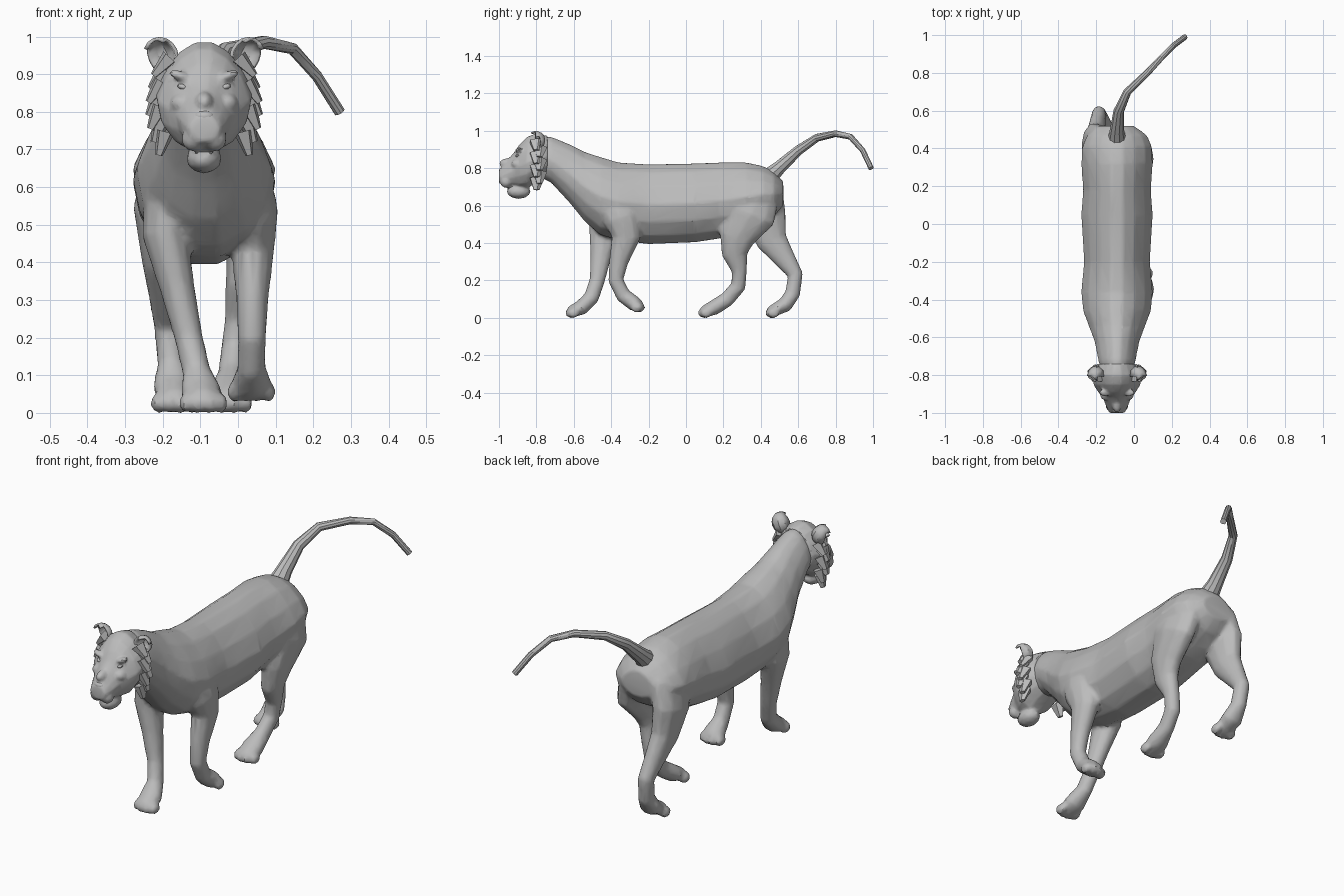
import bpy, bmesh, math
from mathutils import Vector, Matrix

default_cube = bpy.data.objects.get("Cube")
if default_cube:
    bpy.data.objects.remove(default_cube)

grey = bpy.data.materials.new("fur_grey")
grey.use_nodes = True
tone = (0.5, 0.5, 0.5, 1)
grey.diffuse_color = tone
grey.node_tree.nodes["Principled BSDF"].inputs["Base Color"].default_value = tone

MIDLINE = -.09


def select(objects):
    bpy.ops.object.select_all(action='DESELECT')
    for ob in objects:
        ob.select_set(True)
    bpy.context.view_layer.objects.active = objects[0]


def finish(name, bm):
    """Turn a bmesh into a grey object with soft shading and kept creases."""
    bmesh.ops.recalc_face_normals(bm, faces=bm.faces)
    mesh = bpy.data.meshes.new(name)
    bm.to_mesh(mesh)
    bm.free()
    ob = bpy.data.objects.new(name, mesh)
    bpy.context.collection.objects.link(ob)
    mesh.materials.append(grey)
    select([ob])
    bpy.ops.object.shade_smooth_by_angle(angle=math.radians(32))
    return ob


def fuse(name, parts, voxel, ratio):
    """Merge overlapping parts into one faceted skin."""
    select(parts)
    bpy.ops.object.join()
    ob = bpy.context.object
    ob.name = name
    ob.modifiers.new("merge", 'REMESH').voxel_size = voxel
    ob.modifiers.new("relax", 'SMOOTH').iterations = 3
    ob.modifiers.new("facets", 'DECIMATE').ratio = ratio
    bpy.ops.object.convert(target='MESH')
    ob.data.materials.clear()
    ob.data.materials.append(grey)
    bpy.ops.object.shade_smooth_by_angle(angle=math.radians(32))


def circle(sides):
    """Cosine and sine pairs around a unit circle."""
    angles = [math.tau * i / sides for i in range(sides)]
    return [(math.cos(t), math.sin(t)) for t in angles]


def skin(name, rings):
    """Bridge a list of point rings into a closed skin."""
    bm = bmesh.new()
    loops = [[bm.verts.new(point) for point in ring] for ring in rings]
    for a, b in zip(loops, loops[1:]):
        for i in range(len(a)):
            bm.faces.new((a[i - 1], a[i], b[i], b[i - 1]))
    bm.faces.new(loops[0])
    bm.faces.new(loops[-1])
    return finish(name, bm)


def trunk(name, sections, taper):
    """Upright egg-shaped sections along y: (y, top, bottom, half width)."""
    rings = []
    for y, top, bottom, width in sections:
        middle, half = (top + bottom) / 2, (top - bottom) / 2
        rings.append([(MIDLINE + width * c * (1 - taper * max(0, s)), y, middle + half * s)
                      for c, s in circle(14)])
    return skin(name, rings)


def tube(name, points, sizes):
    """Tube along a path, with a half width and half depth for each point."""
    rings = []
    for k, (point, (width, depth)) in enumerate(zip(points, sizes)):
        ahead = points[min(k + 1, len(points) - 1)]
        along = (ahead - points[max(k - 1, 0)]).normalized()
        across = Vector((1, 0, 0))
        across = (across - along * across.dot(along)).normalized()
        up = along.cross(across)
        rings.append([point + across * width * c + up * depth * s for c, s in circle(10)])
    return skin(name, rings)


def blob(name, location, size, tilt=0):
    """Ellipsoid, tilted sideways."""
    bm = bmesh.new()
    bmesh.ops.create_icosphere(bm, subdivisions=2, radius=1)
    bm.transform(Matrix.Translation(location) @ Matrix.Rotation(tilt, 4, 'Y')
                 @ Matrix.Diagonal((*size, 1)))
    return finish(name, bm)


def leg(name, hip_x, paw_x, muscle, profile):
    """Leg along a (y, z) profile, thicker towards the top, with four toes."""
    points, sizes = [], []
    for y, z in profile:
        x = paw_x + (hip_x - paw_x) * min(1, 2 * z)
        x += (MIDLINE - x) * max(0, z - .58) * 3
        points.append(Vector((x, y, z)))
        swell = min(1, max(0, (z - .25) / .3))
        paw_spread = .018 if z < .08 else 0
        sizes.append((.038 + .032 * swell + paw_spread, .042 + muscle * swell))
    # Rounded top inside the body and flattened paw tip
    sizes[0] = tuple(s / 2 for s in sizes[0])
    sizes[-1] = tuple(s * .75 for s in sizes[-1])
    parts = [tube(name, points, sizes)]
    heading = math.copysign(1, points[-1].y - points[-2].y)
    for k in range(4):
        off = k - 1.5
        fan = Vector((off * .03, -heading * abs(off) * .012, -.004))
        parts.append(blob(f"{name}_toe", points[-1] + fan, (.02, .034, .028)))
    return parts


# Torso and neck
body = [trunk("torso", [
    (-.8, .97, .76, .08), (-.72, .97, .72, .1), (-.62, .93, .61, .12),
    (-.54, .89, .51, .15), (-.46, .865, .44, .18), (-.36, .835, .41, .19),
    (-.2, .825, .39, .175), (.05, .83, .4, .19), (.18, .835, .42, .18),
    (.32, .835, .46, .19), (.41, .815, .51, .185), (.47, .785, .54, .16),
    (.52, .73, .6, .09)], .25)]

# Front legs: one lifted and folded back, one reaching forward
body += leg("front_left_leg", .04, .035, .062, [
    (-.42, .74), (-.4, .66), (-.345, .53), (-.32, .43), (-.36, .3),
    (-.375, .2), (-.335, .12), (-.275, .075), (-.245, .06)])
body += leg("front_right_leg", -.2, -.085, .06, [
    (-.4, .74), (-.42, .64), (-.435, .47), (-.455, .33), (-.475, .2),
    (-.505, .11), (-.56, .055), (-.62, .03)])

# Hind legs: one stepping forward, one pushing back
body += leg("hind_left_leg", .035, -.03, .096, [
    (.38, .77), (.37, .67), (.345, .55), (.27, .43), (.26, .34),
    (.285, .25), (.28, .17), (.22, .1), (.15, .055), (.09, .03)])
body += leg("hind_right_leg", -.21, -.165, .08, [
    (.4, .77), (.4, .67), (.42, .54), (.46, .41), (.525, .32),
    (.585, .23), (.57, .13), (.53, .07), (.45, .03)])
fuse("body_and_legs", body, .011, .2)

# Head with a wedge muzzle, jaw and nose
head = [trunk("skull", [
    (-.74, .975, .75, .1), (-.8, .99, .72, .13), (-.85, .97, .69, .125),
    (-.89, .93, .69, .1), (-.92, .885, .7, .075), (-.96, .84, .7, .06),
    (-1, .79, .72, .042)], .25)]
head.append(blob("lower_jaw", (MIDLINE, -.895, .676), (.048, .065, .04)))
head.append(blob("nose_bridge", (MIDLINE, -.95, .825), (.026, .05, .03)))

for tag, side in (("left", 1), ("right", -1)):
    eye_x = MIDLINE + side * .062
    head.append(blob("brow", (eye_x, -.893, .895), (.034, .02, .013), side * -.35))
    head.append(blob("cheekbone", (eye_x, -.9, .825), (.03, .035, .025), side * .5))
    head.append(blob("muzzle_pad", (MIDLINE + side * .028, -.962, .728), (.033, .032, .034)))
    blob(tag + "_eye", (eye_x - side * .006, -.899, .866), (.016, .013, .008), side * -.3)

    # Ear cup, open towards the front
    bm = bmesh.new()
    bmesh.ops.create_uvsphere(bm, u_segments=10, v_segments=8, radius=1)
    front = [v for v in bm.verts if v.co.y < -.25]
    bmesh.ops.delete(bm, geom=front, context='VERTS')
    bm.transform(Matrix.Translation((MIDLINE + side * .115, -.805, .948))
                 @ Matrix.Rotation(side * .4, 4, 'Y')
                 @ Matrix.Rotation(side * .4, 4, 'Z')
                 @ Matrix.Diagonal((.046, .055, .052, 1)))
    shell = finish(tag + "_ear", bm).modifiers.new("thickness", 'SOLIDIFY')
    shell.thickness = .009

    # Overlapping tufts that lie along the cheek and point down
    bm = bmesh.new()
    for k in range(7):
        reach = .112 + .02 * math.sin(math.pi * k / 6)
        place = Matrix.Translation((MIDLINE + side * reach, -.8 + .016 * (k % 2), .92 - .034 * k))
        turn = Matrix.Rotation(side * (2.4 + .08 * k), 4, 'Y')
        bmesh.ops.create_cone(bm, cap_ends=True, segments=5, radius1=1, radius2=.4, depth=.065,
                              matrix=place @ turn @ Matrix.Diagonal((.026, .042, 1, 1)))
    finish(tag + "_cheek_ruff", bm)
fuse("head", head, .007, .2)
blob("nose", (MIDLINE, -.984, .788), (.028, .016, .016))

# Tail, thick at the root and slim towards the tip
tail_path = [Vector(p) for p in (
    (-.09, .44, .75), (-.09, .5, .805), (-.08, .6, .895), (-.035, .7, .963),
    (.07, .8, .985), (.145, .88, .968), (.21, .945, .895), (.27, .99, .8))]
tail_sizes = []
for k in range(len(tail_path)):
    radius = .015 + .036 * (1 - k / 7) ** 3
    tail_sizes.append((radius, radius))
tube("tail", tail_path, tail_sizes)
